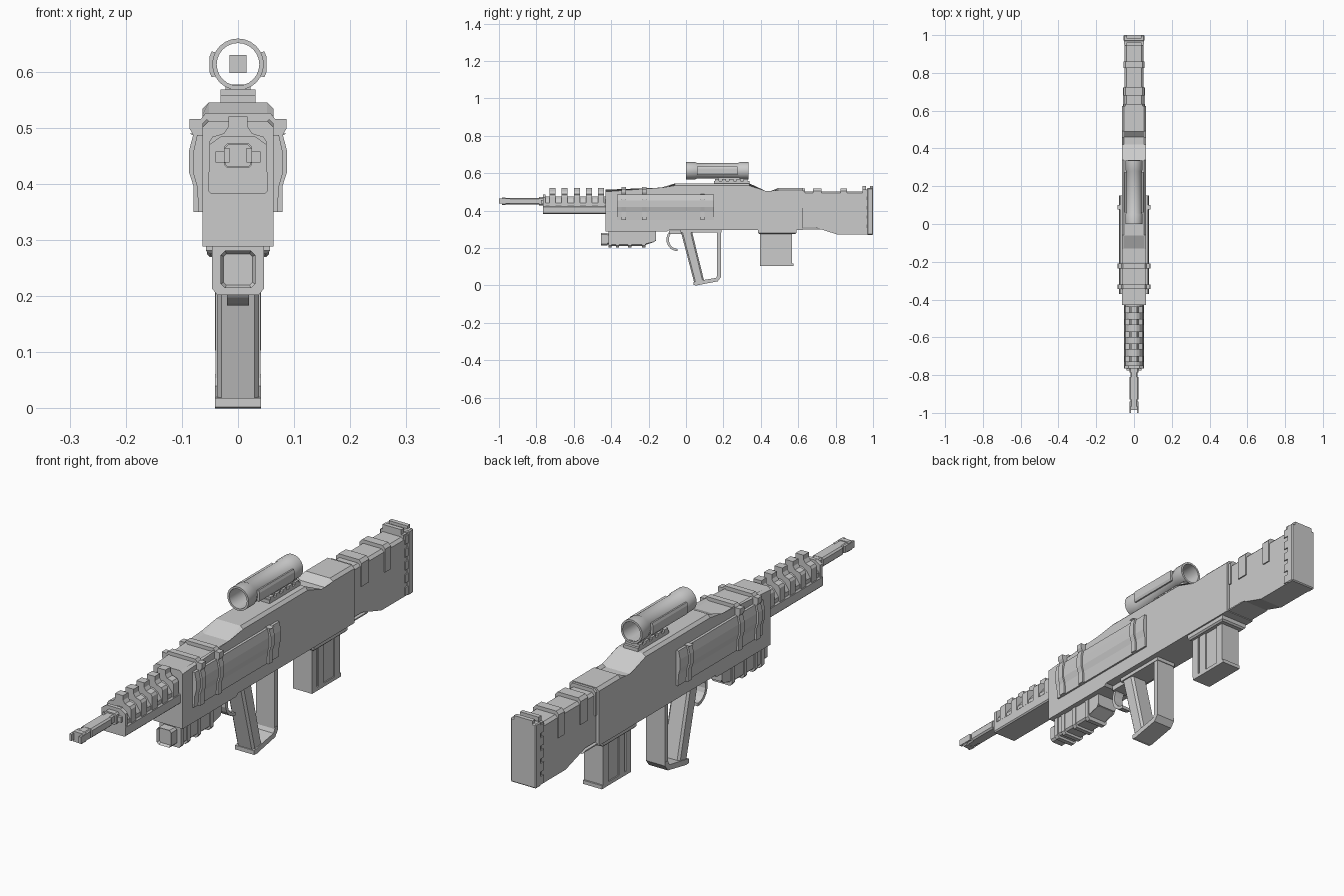
import bpy, bmesh, math
from mathutils import Vector

if "Cube" in bpy.data.objects:
    bpy.data.objects.remove(bpy.data.objects["Cube"])


def finish(name, bm):
    bmesh.ops.recalc_face_normals(bm, faces=bm.faces)
    me = bpy.data.meshes.new(name)
    bm.to_mesh(me)
    bm.free()
    ob = bpy.data.objects.new(name, me)
    bpy.context.collection.objects.link(ob)
    return ob


def extrude(name, pts, a, b, axis, bevel=0.0, pick=None):
    """Extrude a 2D outline from a to b. axis 'X': pts are (y,z); axis 'Y': pts are (x,z)."""
    bm = bmesh.new()
    place = (lambda p, t: (t, p[0], p[1])) if axis == 'X' else (lambda p, t: (p[0], t, p[1]))
    r0 = [bm.verts.new(place(p, a)) for p in pts]
    r1 = [bm.verts.new(place(p, b)) for p in pts]
    bm.faces.new(r0)
    bm.faces.new(r1)
    n = len(pts)
    for i in range(n):
        bm.faces.new((r0[i], r0[(i + 1) % n], r1[(i + 1) % n], r1[i]))
    if bevel:
        es = [e for e in bm.edges if pick is None or pick(*[v.co for v in e.verts])]
        bmesh.ops.bevel(bm, geom=es, offset=bevel, segments=1, affect='EDGES', profile=0.5)
    return finish(name, bm)


def side(name, pts, hw, bevel=0.0, pick=None):
    return extrude(name, pts, -hw, hw, 'X', bevel, pick)


def box(name, x0, x1, y0, y1, z0, z1, bevel=0.0, pick=None):
    return extrude(name, [(y0, z0), (y1, z0), (y1, z1), (y0, z1)], x0, x1, 'X', bevel, pick)


def mirrored(pts):
    return pts + [(-x, z) for x, z in reversed(pts)]


def both(name, pts, y0, y1):
    for s, tag in ((1, "right"), (-1, "left")):
        extrude(f"{name}_{tag}", [(s * x, z) for x, z in pts], y0, y1, 'Y')


def lengthwise(a, b):
    return abs(a.y - b.y) > 0.9 * (a - b).length


def top_sides(a, b):
    return abs(a.x - b.x) < 1e-5 and min(a.z, b.z) > 0.48


# Receiver with stepped top line
side("receiver", [(-.43, .288), (-.10, .288), (-.09, .297), (.625, .297), (.625, .52), (.49, .52),
                  (.46, .495), (.42, .495), (.34, .545), (-.06, .545), (-.13, .512), (-.43, .512)],
     .063, .011, top_sides)

# Stock with dropped belly
side("stock", [(.62, .31), (.69, .31), (.81, .272), (.96, .272), (.96, .503), (.62, .503)],
     .05, .01, top_sides)
arch = mirrored([(.055, .415), (.055, .505), (.044, .517)])
for i, (y0, y1) in enumerate([(.625, .635), (.68, .725), (.825, .86)]):
    extrude(f"stock_rib_{i}", arch, y0, y1, 'Y')
side("stock_collar", [(.62, .305), (.70, .305), (.72, .30), (.62, .30)], .057)

# Butt plate with side notches and top lugs
box("butt_pad", -.055, .055, .968, 1.0, .27, .52, .004)
box("butt_core", -.049, .049, .945, .97, .272, .512)
for i in range(5):
    z = .275 + i * .05
    box(f"butt_tab_{i}", -.054, .054, .95, .975, z, z + .032)
for i, y in enumerate((.945, .983)):
    box(f"butt_lug_{i}", -.04, .04, y, y + .017, .5, .531)

# Bulged side panels and lower strips
both("side_panel", [(.055, .395), (.073, .395), (.08, .42), (.08, .455), (.073, .487), (.055, .487)], -.37, .15)
both("side_strip", [(.055, .35), (.07, .35), (.073, .395), (.055, .40)], -.37, .15)

# Clamping bands
band = [(.06, .35), (.079, .35), (.079, .395), (.087, .42), (.087, .46), (.08, .487), (.086, .498), (.086, .516)]
for i, y in enumerate((-.345, -.235)):
    extrude(f"front_band_{i}", mirrored(band + [(.066, .516), (.058, .526)]), y, y + .025, 'Y')
both("rear_band", band[:6] + [(.087, .49), (.06, .49)], .077, .1)

# Handguard with stepped teeth
box("handguard_base", -.053, .053, -.765, -.42, .382, .425, .005, lengthwise)
extrude("handguard_core", mirrored([(.046, .42), (.046, .44), (.028, .465), (.012, .475)]), -.76, -.42, 'Y')
tooth = mirrored([(.051, .42), (.051, .475), (.045, .484), (.025, .49), (.017, .502), (.017, .52)])
for i in range(5):
    y = -.73 + i * .065
    extrude(f"handguard_tooth_{i}", tooth, y, y + .032, 'Y')
extrude("handguard_front_tooth", mirrored([(.051, .42), (.051, .47), (.03, .485)]), -.765, -.75, 'Y')

# Barrel and muzzle
box("barrel", -.018, .018, -.985, -.6, .433, .467, .005, lengthwise)
box("barrel_sleeve", -.024, .024, -.93, -.81, .432, .468, .006, lengthwise)
box("barrel_shoulder", -.04, .04, -.775, -.75, .438, .458)
box("barrel_block", -.025, .025, -.785, -.75, .428, .472, .006, lengthwise)
for s in (-1, 1):
    x = s * .02
    box("muzzle_prong", x - .005, x + .005, -1.0, -.94, .438, .464)
box("muzzle_ring", -.023, .023, -.985, -.965, .43, .47, .005, lengthwise)

# Under-barrel lamp
side("lamp_body", [(-.415, .212), (-.23, .212), (-.17, .24), (-.16, .24), (-.16, .29), (-.415, .29)], .042,
     .007, lambda a, b: abs(a.x - b.x) < 1e-5 and max(a.z, b.z) < .25)
box("lamp_neck", -.028, .028, -.445, -.40, .22, .278, .008, lengthwise)
lens = box("lamp_lens", -.031, .031, -.455, -.42, .214, .281, .008, lengthwise)
bm = bmesh.new()
bm.from_mesh(lens.data)
front = min(bm.faces, key=lambda f: f.calc_center_median().y)
bmesh.ops.inset_region(bm, faces=[front], thickness=.006)
bmesh.ops.translate(bm, verts=front.verts, vec=(0, .01, 0))
bm.to_mesh(lens.data)
bm.free()
rib = mirrored([(.046, .292), (.046, .213), (.037, .202)])
for i, y in enumerate((-.415, -.375, -.31, -.235)):
    extrude(f"lamp_rib_{i}", rib, y, y + .018, 'Y')

# Curved trigger
outer = [(-.045 + .06 * math.cos(t), .245 + .062 * math.sin(t))
         for t in [math.radians(130 + k * 20) for k in range(8)]]
inner = [(-.045 + .047 * math.cos(t), .245 + .05 * math.sin(t))
         for t in [math.radians(130 + k * 20) for k in range(8)]]
side("trigger", outer + inner[::-1], .02)
box("trigger_mount", -.03, .03, -.09, -.01, .275, .295)

# Grip: slanted post, foot and rear strap
side("grip_post", [(-.03, .297), (.03, .297), (.098, .02), (.045, .01)], .037, .008,
     lambda a, b: abs(a.x - b.x) < 1e-5 and abs(a.z - b.z) > .2)
side("grip_foot", [(.04, .002), (.055, 0), (.17, .022), (.187, .045), (.187, .06), (.17, .06), (.16, .04),
                   (.10, .03), (.04, .018)], .041)
side("grip_strap", [(.167, .05), (.187, .05), (.187, .297), (.167, .297)], .04)
box("grip_cap", -.042, .042, -.03, .19, .283, .298)

# Magazine
box("magazine", -.036, .036, .405, .565, .11, .30)
box("magazine_collar", -.057, .057, .385, .59, .275, .298, .006, lambda a, b: max(a.z, b.z) < .28)
box("magazine_foot", -.041, .041, .396, .575, .103, .117)
for i, y in enumerate((.395, .437, .535)):
    box(f"magazine_rib_{i}", -.041, .041, y, y + .033, .115, .29)

# Scope tube: hollow lathe around the sight line
SCOPE_Z = .613
prof = [(.0, .046), (.05, .046), (.058, .042), (.28, .042), (.288, .046), (.335, .046), (.335, .038), (.0, .038)]
bm = bmesh.new()
N = 24
rings = [[bm.verts.new((r * math.cos(2 * math.pi * k / N), y, SCOPE_Z + r * math.sin(2 * math.pi * k / N)))
          for k in range(N)] for y, r in prof]
for i, ring in enumerate(rings):
    nxt = rings[(i + 1) % len(rings)]
    for k in range(N):
        bm.faces.new((ring[k], ring[(k + 1) % N], nxt[(k + 1) % N], nxt[k]))
scope = finish("scope_tube", bm)
bpy.context.view_layer.objects.active = scope
scope.select_set(True)
bpy.ops.object.shade_smooth_by_angle(angle=math.radians(30))
both("scope_rail", [(.039, .592), (.047, .59), (.051, .60), (.051, .626), (.047, .636), (.039, .634)], .06, .275)
box("reticle", -.015, .015, .168, .17, .598, .63)

# Scope mount with rail teeth
box("mount_plate", -.031, .031, .15, .34, .54, .558)
box("mount_bridge", -.022, .022, .17, .33, .555, .577)
for i in range(5):
    y = .155 + i * .038
    box(f"mount_tooth_{i}", -.031, .031, y, y + .022, .555, .568)
